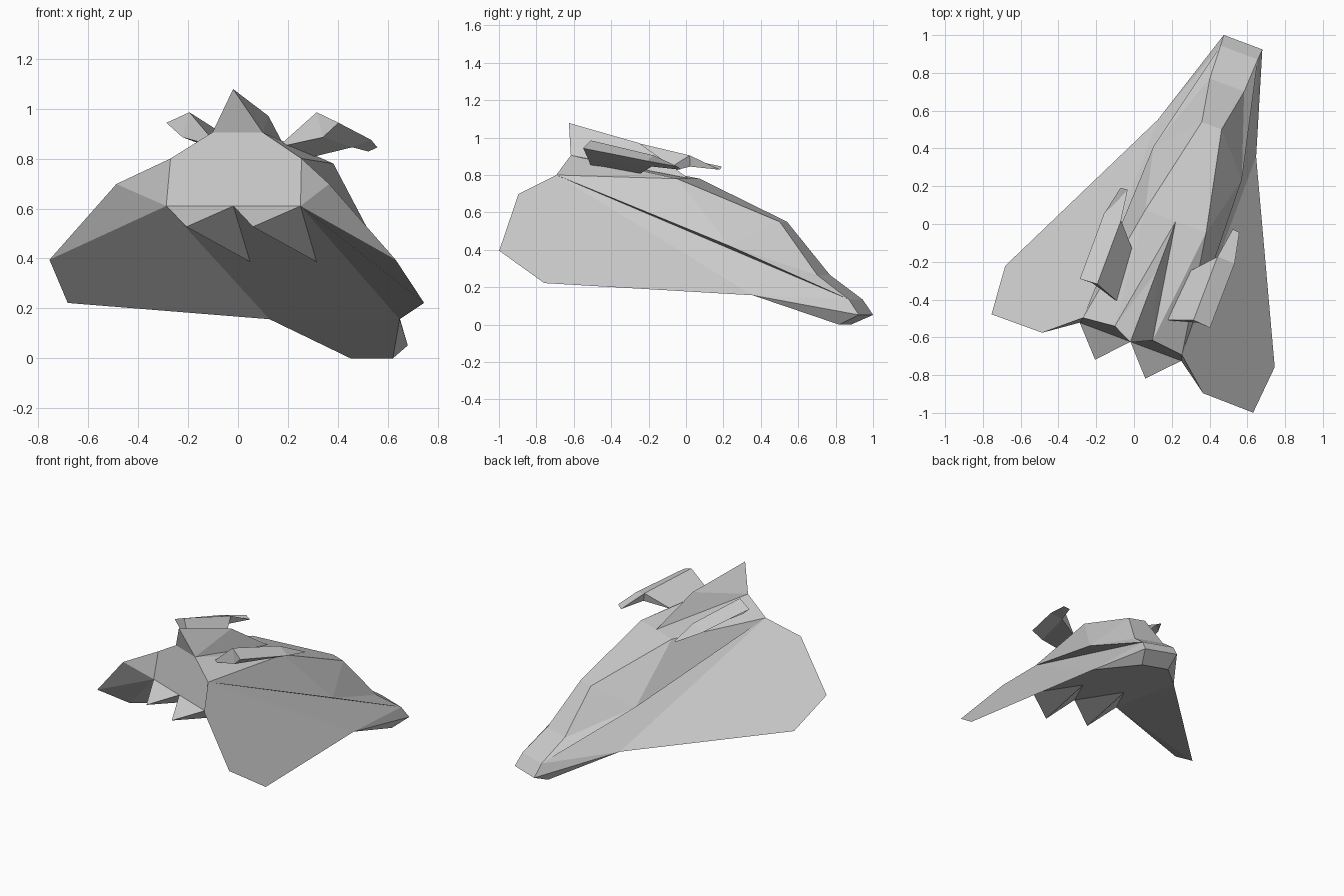
import bpy, bmesh, math
from mathutils import Matrix

cube = bpy.data.objects.get("Cube")
if cube:
    bpy.data.objects.remove(cube)

# One plain grey paint for the whole craft
grey = bpy.data.materials.new("hull_grey")
grey.use_nodes = True
grey.diffuse_color = (0.6, 0.6, 0.6, 1)
grey.node_tree.nodes["Principled BSDF"].inputs["Base Color"].default_value = (0.6, 0.6, 0.6, 1)

# The craft is symmetric about its own centreline, then turned to its heading
heading = Matrix.Translation((0.189, -0.071, 0)) @ Matrix.Rotation(math.radians(-20.6), 4, 'Z')

# Corner points of one half: across, along, up
points = dict(
    nose_tip=(0.109, 1.104, 0.052),
    nose_top=(0.105, 1.045, 0.135),
    nose_under=(0.09, 0.984, 0),
    shoulder=(0.278, 0.561, 0.157),
    sill=(0.25, 0.42, 0.42),
    screen_low=(0.097, 0.862, 0.265),
    screen_high=(0.056, 0.632, 0.55),
    roof_front=(0.172, 0.09, 0.78),
    roof_rear=(0.107, -0.542, 0.905),
    tail_top=(0.28, -0.56, 0.8),
    tail_low=(0.287, -0.59, 0.61),
    tail_mid=(0, -0.59, 0.61),
    wing_tip=(0.74, -0.713, 0.395),
    wing_lead=(0.762, -0.447, 0.222),
    wing_rear=(0.455, -0.71, 0.698),
    fin_tip=(0, -0.593, 1.078),
    fin_bend=(0, -0.19, 0.97),
    fin_front=(0, 0.09, 0.782),
    jet_tip=(0.142, -0.745, 0.527),
    jet_keel=(0.142, 0, 0.382),
)

# Corner points of one winglet
points.update(
    root_rear=(0.125, -0.42, 0.845),
    root_front=(0.16, -0.132, 0.805),
    crest_rear=(0.272, -0.366, 0.985),
    crest_front=(0.273, -0.006, 0.905),
    edge_rear=(0.368, -0.373, 0.943),
    edge_front=(0.37, -0.008, 0.875),
    belly_rear=(0.3, -0.37, 0.885),
    belly_front=(0.29, -0.01, 0.845),
    muzzle_out=(0.336, 0.154, 0.845),
    muzzle_in=(0.297, 0.158, 0.828),
)


def part(name, faces):
    """Build faces from point names and their mirror; a trailing * means the other side."""
    bm = bmesh.new()
    made, done = {}, set()

    def corner(key):
        base = key.rstrip("*")
        x, y, z = points[base]
        if x == 0:
            key = base
        if key not in made:
            made[key] = bm.verts.new((-x if key.endswith("*") else x, y, z))
        return made[key]

    for line in faces:
        keys = line.split()
        other = [k[:-1] if k.endswith("*") else k + "*" for k in keys]
        for side in (keys, other[::-1]):
            verts = [corner(k) for k in side]
            if frozenset(verts) not in done:
                done.add(frozenset(verts))
                bm.faces.new(verts)
    bmesh.ops.recalc_face_normals(bm, faces=bm.faces)
    mesh = bpy.data.meshes.new(name)
    bm.to_mesh(mesh)
    bm.free()
    mesh.materials.append(grey)
    obj = bpy.data.objects.new(name, mesh)
    obj.matrix_world = heading
    bpy.context.collection.objects.link(obj)


# Fuselage with faceted cockpit and blunt nose
part("fuselage", [
    "roof_rear roof_rear* roof_front* roof_front",
    "tail_top roof_rear roof_front",
    "tail_top roof_front sill",
    "roof_front screen_high sill",
    "screen_high screen_low sill",
    "roof_front roof_front* screen_high* screen_high",
    "screen_high screen_high* screen_low* screen_low",
    "screen_low screen_low* nose_top* nose_top",
    "sill screen_low nose_top",
    "tail_top sill nose_top",
    "tail_top nose_top shoulder",
    "nose_top nose_top* nose_tip* nose_tip",
    "nose_top nose_tip shoulder",
    "nose_tip nose_tip* nose_under* nose_under",
    "nose_tip nose_under shoulder",
    "nose_under nose_under* shoulder* shoulder",
    "shoulder shoulder* tail_low* tail_low",
    "tail_top shoulder tail_low",
    "tail_top tail_low tail_low* tail_top* roof_rear* roof_rear",
])

# Drooped wedge wings
part("wings", [
    "tail_top wing_rear wing_tip wing_lead shoulder",
    "tail_top tail_low wing_rear",
    "wing_rear tail_low wing_tip",
    "wing_tip tail_low wing_lead",
    "wing_lead tail_low shoulder",
    "tail_top shoulder tail_low",
])

# Tall fin along the spine
part("tail_fin", [
    "roof_rear fin_tip fin_bend",
    "roof_rear fin_bend fin_front",
    "roof_rear roof_rear* fin_tip",
    "roof_rear roof_rear* fin_front",
])

# Pointed engine fairings under the tail
part("engine_fairings", [
    "tail_low tail_mid jet_tip",
    "tail_mid jet_tip jet_keel",
    "tail_low jet_tip jet_keel",
    "tail_low tail_mid jet_keel",
])

# Bent winglets beside the fin, tapering to muzzles
part("upper_winglets", [
    "root_rear crest_rear crest_front root_front",
    "crest_rear edge_rear edge_front crest_front",
    "crest_front edge_front muzzle_out muzzle_in",
    "root_rear belly_rear belly_front root_front",
    "belly_rear edge_rear edge_front belly_front",
    "belly_front edge_front muzzle_out",
    "belly_front muzzle_out muzzle_in",
    "crest_front belly_front muzzle_in",
    "root_rear crest_rear belly_rear",
    "crest_rear edge_rear belly_rear",
    "root_front crest_front belly_front",
])
